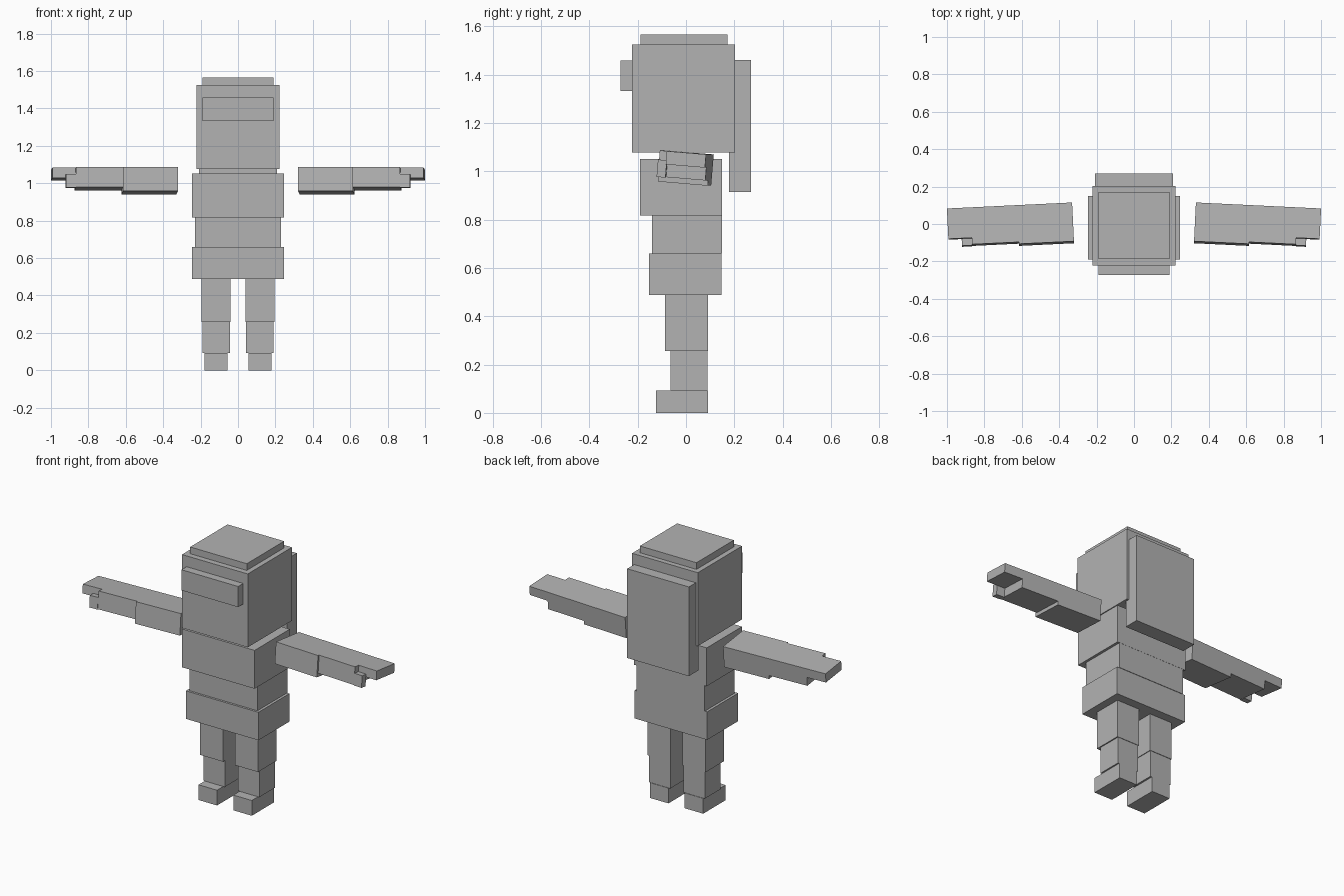
import bpy
import bmesh
import math
from mathutils import Matrix, Vector

if "Cube" in bpy.data.objects:
    bpy.data.objects.remove(bpy.data.objects["Cube"])

grey = bpy.data.materials.new("plain_grey")
grey.diffuse_color = (0.45, 0.45, 0.45, 1)
grey.use_nodes = True
grey.node_tree.nodes["Principled BSDF"].inputs["Base Color"].default_value = grey.diffuse_color


def block(name, x, y, z, frame=Matrix()):
    """Box spanning the (min, max) ranges, placed by an optional frame."""
    lo, hi = Vector((x[0], y[0], z[0])), Vector((x[1], y[1], z[1]))
    bm = bmesh.new()
    bmesh.ops.create_cube(bm, size=1)
    for v in bm.verts:
        v.co = frame @ ((lo + hi) / 2 + v.co * (hi - lo))
    if frame.determinant() < 0:
        bmesh.ops.reverse_faces(bm, faces=bm.faces)
    mesh = bpy.data.meshes.new(name)
    bm.to_mesh(mesh)
    bm.free()
    mesh.materials.append(grey)
    obj = bpy.data.objects.new(name, mesh)
    bpy.context.collection.objects.link(obj)
    return obj


# Head, hair and torso: half width, depth range, height range
central = {
    "head": (0.222, (-0.223, 0.203), (1.077, 1.525)),
    "hair_top": (0.191, (-0.188, 0.172), (1.525, 1.566)),
    "fringe": (0.191, (-0.272, -0.223), (1.333, 1.459)),
    "hair_back": (0.208, (0.177, 0.270), (0.915, 1.460)),
    "chest": (0.245, (-0.190, 0.150), (0.818, 1.052)),
    "waist": (0.229, (-0.140, 0.149), (0.660, 0.818)),
    "hips": (0.245, (-0.153, 0.146), (0.489, 0.660)),
}
for name, (w, y, z) in central.items():
    block(name, (-w, w), y, z)

# Legs: inner and outer x, depth range, height range
leg = {
    "upper_leg": ((0.040, 0.196), (-0.087, 0.091), (0.257, 0.489)),
    "lower_leg": ((0.044, 0.189), (-0.064, 0.088), (0.093, 0.257)),
    "foot": ((0.055, 0.180), (-0.124, 0.091), (0.0, 0.093)),
}

# Arms: measured outward, forward and down from the top back shoulder corner
arm = {
    "upper_arm": ((0.0, 0.294), (-0.208, 0), (-0.130, 0)),
    "lower_arm": ((0.294, 0.545), (-0.198, 0), (-0.108, 0)),
    "hand": ((0.545, 0.670), (-0.163, 0), (-0.055, 0)),
    "thumb": ((0.545, 0.599), (-0.200, -0.163), (-0.110, -0.038)),
}
arm_frame = (Matrix.Translation((0.331, 0.115, 1.070))
             @ Matrix.Rotation(math.radians(-2.75), 4, 'Z')
             @ Matrix.Rotation(math.radians(-4.8), 4, 'X'))

for side, s in (("left", -1), ("right", 1)):
    flip = Matrix.Diagonal((s, 1, 1, 1))
    for name, dims in leg.items():
        block(f"{side}_{name}", *dims, frame=flip)
    for name, dims in arm.items():
        block(f"{side}_{name}", *dims, frame=flip @ arm_frame)
